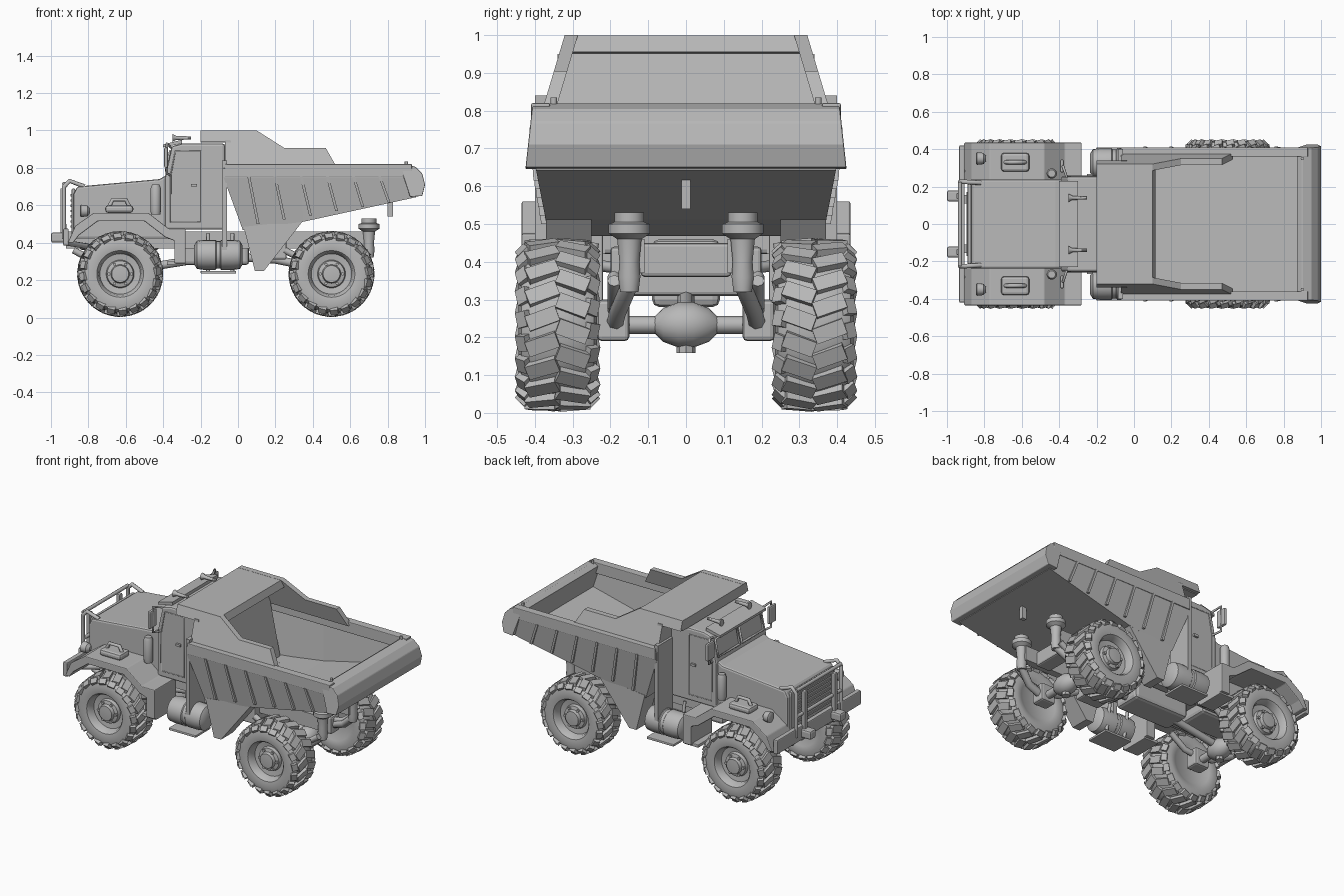
import bpy, bmesh, math
from mathutils import Matrix, Vector

if "Cube" in bpy.data.objects:
    bpy.data.objects.remove(bpy.data.objects["Cube"])

grey = bpy.data.materials.new("plain grey")
grey.use_nodes = True
grey.diffuse_color = (0.48, 0.48, 0.48, 1)
grey.node_tree.nodes["Principled BSDF"].inputs["Base Color"].default_value = (0.48, 0.48, 0.48, 1)


def finish(name, bm, smooth=False, bevel=0):
    bmesh.ops.recalc_face_normals(bm, faces=bm.faces)
    me = bpy.data.meshes.new(name)
    bm.to_mesh(me)
    bm.free()
    me.materials.append(grey)
    ob = bpy.data.objects.new(name, me)
    bpy.context.collection.objects.link(ob)
    if bevel:
        m = ob.modifiers.new("bevel", "BEVEL")
        m.width, m.segments, m.limit_method = bevel, 2, "ANGLE"
    if smooth:
        bpy.ops.object.select_all(action="DESELECT")
        ob.select_set(True)
        bpy.context.view_layer.objects.active = ob
        bpy.ops.object.shade_smooth_by_angle(angle=math.radians(35))
    return ob


def prism(name, pts, y0, y1, lean=0, zref=0, bevel=0, flare=0):
    """Side profile (x, z) from y0 to y1; lean shifts y with height, flare widens y with depth."""
    bm = bmesh.new()
    rows = [[bm.verts.new((x, y * (1 + flare * (zref - z)) + lean * (z - zref), z)) for x, z in pts] for y in (y0, y1)]
    bm.faces.new(rows[0])
    bm.faces.new(rows[1][::-1])
    for i in range(len(pts)):
        j = (i + 1) % len(pts)
        bm.faces.new((rows[0][i], rows[0][j], rows[1][j], rows[1][i]))
    return finish(name, bm, bevel=bevel)


def box(name, x0, x1, y0, y1, z0, z1, bevel=0):
    return prism(name, [(x0, z0), (x1, z0), (x1, z1), (x0, z1)], y0, y1, bevel=bevel)


def lathe_into(bm, prof, n, axis="y", centre=(0, 0, 0)):
    rings = []
    for r, h in prof:
        ring = []
        for k in range(n):
            a = 2 * math.pi * k / n
            c, s = r * math.cos(a), r * math.sin(a)
            p = {"x": (h, c, s), "y": (c, h, s), "z": (c, s, h)}[axis]
            ring.append(bm.verts.new(Vector(p) + Vector(centre)))
        rings.append(ring)
    for a, b in zip(rings, rings[1:]):
        for k in range(n):
            bm.faces.new((a[k], a[(k + 1) % n], b[(k + 1) % n], b[k]))
    bm.faces.new(rings[0])
    bm.faces.new(rings[-1])


def lathe(name, prof, centre, axis="y", n=20):
    bm = bmesh.new()
    lathe_into(bm, prof, n, axis, centre)
    return finish(name, bm, smooth=True)


def tube(name, pts, r):
    cu = bpy.data.curves.new(name, "CURVE")
    cu.dimensions = "3D"
    cu.bevel_depth, cu.bevel_resolution, cu.use_fill_caps = r, 2, True
    sp = cu.splines.new("POLY")
    sp.points.add(len(pts) - 1)
    for p, q in zip(sp.points, pts):
        p.co = (*q, 1)
    cu.materials.append(grey)
    ob = bpy.data.objects.new(name, cu)
    bpy.context.collection.objects.link(ob)
    return ob


# Wheel: tyre, dished rim, hub and bolts, then chunky alternating lugs
R = 0.233
bm = bmesh.new()
lathe_into(bm, [(.10, -.085), (.125, -.098), (.16, -.104), (.19, -.096), (.208, -.07), (.214, 0), (.208, .07),
                (.19, .096), (.16, .104), (.125, .098), (.115, .085), (.108, .05), (.075, .045), (.07, .065),
                (.05, .07), (.045, .09), (.02, .092)], 40)
for k in range(6):
    a = math.pi * k / 3
    lathe_into(bm, [(.009, .04), (.009, .078)], 6, centre=(.06 * math.cos(a), 0, .06 * math.sin(a)))
N = 20
for k in range(N):
    for s in (-1, 1):
        turn = Matrix.Rotation(2 * math.pi * (k + s * .25) / N, 4, "Y")
        # Tread lug, then a shoulder lug tilted down the sidewall
        for y, r, w, h, d, skew, tilt in ((.04, .213, .042, .026, .085, .35, -.05), (.087, .195, .042, .03, .034, .2, -.75)):
            m = turn @ Matrix.Translation((0, s * y, r)) @ Matrix.Rotation(s * skew, 4, "Z") @ Matrix.Rotation(s * tilt, 4, "X")
            bmesh.ops.create_cube(bm, size=1, matrix=m @ Matrix.Diagonal((w, d, h, 1)))
wheel = finish("front_wheel_left", bm, smooth=True)
wheel.location = (-.63, .34, R)
for name, x, s in (("front_wheel_right", -.63, -1), ("rear_wheel_left", .5, 1), ("rear_wheel_right", .5, -1)):
    w = bpy.data.objects.new(name, wheel.data)
    bpy.context.collection.objects.link(w)
    w.location = (x, s * .34, R)
    w.rotation_euler.z = 0 if s > 0 else math.pi

# Axles and drive line
for x, n in ((-.63, "front"), (.5, "rear")):
    tube(n + "_axle", [(x, -.27, R), (x, .27, R)], .024)
    lathe(n + "_differential", [(.02, -.085), (.045, -.06), (.06, -.02), (.06, .02), (.045, .06), (.02, .085)], (x, 0, R))
    lathe(n + "_drain_plug", [(.025, -.075), (.025, -.03)], (x, 0, R), "z", 8)
tube("drive_shaft", [(-.6, 0, .25), (-.1, 0, .33), (.2, 0, .31), (.5, 0, .25)], .022)
box("gearbox", -.32, .06, -.09, .09, .28, .46, .02)
box("engine_sump", -.85, -.42, -.1, .1, .36, .5, .02)
box("rear_crossmember", .52, .62, -.12, .12, .36, .45, .01)
box("middle_crossmember", .1, .26, -.2, .2, .31, .44, .01)

# Grille, hood, cab
prism("hood", [(-.88, .42), (-.88, .66), (-.86, .70), (-.42, .74), (-.36, .775), (-.36, .42)], -.238, .238, bevel=.012)
prism("cab", [(-.39, .47), (-.39, .75), (-.355, .915), (-.3, .93), (-.07, .93), (-.07, .47)], -.255, .255, bevel=.012)
prism("roof_visor", [(-.4, .91), (-.4, .925), (-.3, .95), (-.3, .93)], -.23, .23)
for s in (-1, 1):
    tube("windscreen_frame", [(-.384, s * .012, .785), (-.362, s * .012, .89), (-.362, s * .225, .89),
                              (-.384, s * .225, .785), (-.384, s * .012, .785)], .007)
    lathe("roof_horn", [(.022, -.05), (.011, -.03), (.009, .05)], (-.3, s * .14, .96), "x", 10)
for k in range(7):
    box("grille_slat", -.895, -.875, -.17, .17, .48 + k * .028, .492 + k * .028)
box("radiator_frame", -.89, -.87, -.215, .215, .44, .69, .008)

# Front bumper, hooks and brush guard
box("front_bumper", -.935, -.905, -.42, .42, .385, .475, .006)
for z in (.55, .715):
    tube("guard_bar", [(-.93, -.225, z), (-.93, .225, z)], .011)
for s in (-1, 1):
    tube("guard_post", [(-.93, s * .225, .42), (-.93, s * .225, .70), (-.9, s * .225, .73), (-.82, s * .22, .70)], .012)
    box("guard_upright", -.95, -.925, s * .15 - .015, s * .15 + .015, .42, .69, .005)
    box("tow_hook", -1.0, -.92, s * .15 - .03, s * .15 + .03, .40, .455, .012)
    tube("bumper_brace", [(-.92, s * .3, .40), (-.8, s * .16, .38)], .015)

# Parts repeated on both sides
fender = [(-.91, .40), (-.87, .49), (-.77, .56), (-.48, .56), (-.37, .475), (-.28, .475), (-.28, .29),
          (-.34, .29), (-.34, .41), (-.39, .43), (-.5, .515), (-.75, .515), (-.85, .44), (-.88, .40)]
for s, side in ((1, "left"), (-1, "right")):
    prism("front_fender_" + side, fender, s * .22, s * .435, bevel=.005)
    prism("fender_inner_panel_" + side, [(-.87, .42), (-.87, .49), (-.77, .56), (-.48, .56), (-.36, .47), (-.36, .42)],
          s * .215, s * .235)
    box("fender_tool_box_" + side, -.71, -.56, s * .33 - .05, s * .33 + .05, .56, .60, .015)
    tube("box_handle", [(-.69, s * .33, .59), (-.67, s * .33, .63), (-.6, s * .33, .63), (-.58, s * .33, .59)], .011)
    lathe("headlamp_" + side, [(.026, -.025), (.034, -.02), (.03, .015), (.012, .03)], (-.82, s * .35, .57), "x", 14)
    lathe("air_cleaner_" + side, [(.024, 0), (.028, .02), (.028, .14), (.02, .16)], (-.44, s * .27, .55), "z", 14)
    # Mirrors
    tube("mirror_arm", [(-.36, s * .25, .91), (-.38, s * .31, .93), (-.38, s * .31, .77), (-.36, s * .25, .76)], .007)
    box("mirror_" + side, -.395, -.375, s * .31 - .035, s * .31 + .035, .80, .91, .008)
    # Door outline and handle
    tube("door_seam", [(-.36, s * .254, .76), (-.335, s * .254, .89), (-.2, s * .254, .89), (-.2, s * .254, .51),
                       (-.36, s * .254, .51), (-.36, s * .254, .76)], .004)
    box("door_handle", -.25, -.22, s * .25, s * .268, .7, .715)
    # Tank and step
    lathe("fuel_tank_" + side, [(.05, -.13), (.075, -.115), (.08, -.08), (.08, -.015), (.074, -.01), (.074, .01),
                                (.08, .015), (.08, .08), (.075, .115), (.05, .13)], (-.105, s * .325, .335), "x", 20)
    box("tank_step_" + side, -.2, -.01, s * .26, s * .41, .235, .25, .004)
    for x in (-.16, -.03):
        tube("step_hanger", [(x, s * .28, .24), (x, s * .24, .45)], .01)
    box("cab_step_" + side, -.38, -.28, s * .24, s * .42, .28, .3, .004)
    box("chassis_rail_" + side, -.92, .7, s * .11, s * .155, .37, .46)
    # Springs and rear struts
    for x in (-.63, .5):
        tube("leaf_spring", [(x - .25, s * .19, .36), (x - .1, s * .19, .28), (x, s * .19, .265),
                             (x + .1, s * .19, .28), (x + .2, s * .19, .35)], .018)
        box("axle_clamp", x - .05, x + .05, s * .15, s * .235, .19, .3, .012)
    lathe("rear_strut_" + side, [(.025, .32), (.03, .36), (.027, .40), (.033, .46), (.056, .475), (.056, .5),
                                 (.04, .505), (.04, .53)], (.7, s * .15, 0), "z", 14)
    tube("rear_strut_link", [(.7, s * .15, .34), (.62, s * .18, .27), (.5, s * .19, .23)], .024)
    # Rear wheel shield beneath the bed, and the headboard flange ahead of it
    prism("wheel_shield_" + side, [(.03, .485), (.09, .25), (.14, .25), (.35, .52)], s * .25, s * .37)
    box("headboard_flange_" + side, -.085, -.06, s * .25, s * .4, .36, .84)

# Dump bed shell: slanted sides, rising floor
bm = bmesh.new()
rings = []
for xt, xb, yb, zb in ((-.07, .03, .36, .475), (.33, .35, .365, .52), (.94, .95, .39, .65)):
    half = [(xt, .397, .80), (xt, .397, .75), (xb, yb, zb)]
    rings.append([bm.verts.new(p) for p in half] + [bm.verts.new((x, -y, z)) for x, y, z in half[::-1]])
for a, b in zip(rings, rings[1:]):
    for i in range(5):
        bm.faces.new((a[i], a[i + 1], b[i + 1], b[i]))
bm.faces.new(rings[0])
bed = finish("dump_bed", bm)
mod = bed.modifiers.new("thickness", "SOLIDIFY")
mod.thickness, mod.offset = .02, 0
prism("bed_headboard", [(-.07, .75), (-.07, .95), (-.04, .95), (.06, .48), (.03, .475)], -.34, .34)

# Tailgate, slightly wider towards its lower edge
prism("tailgate", [(.87, .80), (.90, .82), (.95, .805), (.985, .77), (1.0, .71), (.985, .65), (.92, .645)], -.406, .406,
      zref=.82, bevel=.004, flare=.27)
for s, side in ((1, "left"), (-1, "right")):
    box("bed_rail_" + side, -.07, .93, s * .36, s * .41, .75, .82, .004)
    # Thin ribs standing off the slanted wall
    for k in range(6):
        t = k / 5
        x = .10 + t * .70
        zb = .50 + .115 * t
        lean = s * (.03 - .02 * t) / (.75 - zb)
        prism("bed_rib", [(x - .05, .755), (x - .035, .755), (x + .015, zb), (x, zb)], s * .392, s * .414, lean, .755)
    # Canopy wings
    prism("canopy_wing_" + side, [(-.07, .80), (-.07, .94), (-.2, .94), (-.2, 1.0), (.1, 1.0), (.25, .905), (.47, .905),
                                  (.53, .80)], s * .34, s * .375, s * -.3, .82)
    tube("tail_marker", [(.9, s * .35, .81), (.9, s * .35, .835)], .009)
prism("canopy_roof", [(-.2, .935), (-.2, .999), (.1, .999), (.115, .955), (-.04, .95), (-.04, .935)], -.318, .318)
box("tail_hook", .8, .83, -.012, .012, .54, .62)
